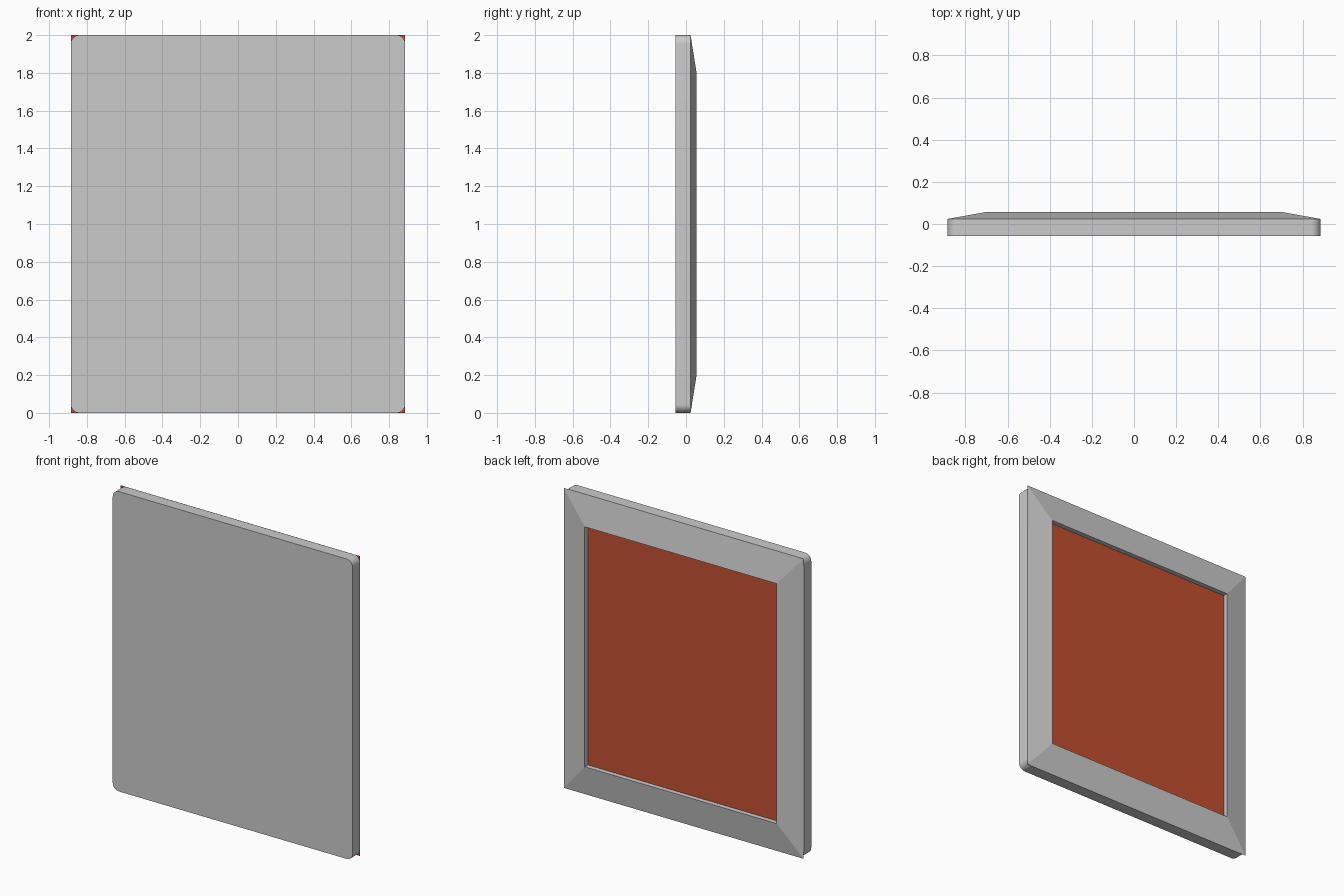
import bpy, bmesh
from math import cos, sin, pi

if "Cube" in bpy.data.objects:
    bpy.data.objects.remove(bpy.data.objects["Cube"])

W, H = 0.885, 1.0             # half width, half height
Y_FRONT, Y_JOIN, Y_RIM = -0.056, 0.024, 0.056
INSET, RADIUS, SEGMENTS = 0.8, 0.045, 8


def make(name, bm):
    bmesh.ops.recalc_face_normals(bm, faces=bm.faces)
    mesh = bpy.data.meshes.new(name)
    bm.to_mesh(mesh)
    bm.free()
    obj = bpy.data.objects.new(name, mesh)
    bpy.context.collection.objects.link(obj)
    return obj


def loop(bm, points, y):
    return [bm.verts.new((x, y, H + z)) for x, z in points]


def bridge(bm, a, b):
    n = len(a)
    for i in range(n):
        j = (i + 1) % n
        bm.faces.new((a[i], a[j], b[j], b[i]))


def rect(scale=1.0):
    return [(sx * W * scale, sz * H * scale)
            for sx, sz in ((1, 1), (-1, 1), (-1, -1), (1, -1))]


def rounded_rect():
    pts = []
    for k, (sx, sz) in enumerate(((1, 1), (-1, 1), (-1, -1), (1, -1))):
        for i in range(SEGMENTS + 1):
            a = (k + i / SEGMENTS) * pi / 2
            pts.append((sx * (W - RADIUS) + RADIUS * cos(a),
                        sz * (H - RADIUS) + RADIUS * sin(a)))
    return pts


# Front slab with rounded corners
bm = bmesh.new()
front = loop(bm, rounded_rect(), Y_FRONT)
back = loop(bm, rounded_rect(), Y_JOIN - 0.001)
bridge(bm, front, back)
bm.faces.new(front)
bm.faces.new(back)
slab = make("rounded_slab", bm)
bpy.context.view_layer.objects.active = slab
slab.select_set(True)
bpy.ops.object.shade_smooth_by_angle()

# Square-cornered frame: sloped faces up to the rim, then straight inner walls
bm = bmesh.new()
outer = loop(bm, rect(), Y_JOIN)
rim = loop(bm, rect(INSET), Y_RIM)
inner = loop(bm, rect(INSET), Y_JOIN)
bridge(bm, outer, rim)
bridge(bm, rim, inner)
panel_frame = make("sloped_frame", bm)
# The frame is open behind, so orient its faces explicitly towards the back
if panel_frame.data.polygons[0].normal.y < 0:
    panel_frame.data.flip_normals()

# Red panel behind the frame, reaching its outer corners
bm = bmesh.new()
bm.faces.new(loop(bm, rect(), Y_JOIN))
panel = make("red_panel", bm)
if panel.data.polygons[0].normal.y < 0:
    panel.data.flip_normals()
red = bpy.data.materials.new("red")
red.diffuse_color = (0.55, 0.08, 0.03, 1)
red.use_nodes = True
red.node_tree.nodes["Principled BSDF"].inputs["Base Color"].default_value = red.diffuse_color
panel.data.materials.append(red)
